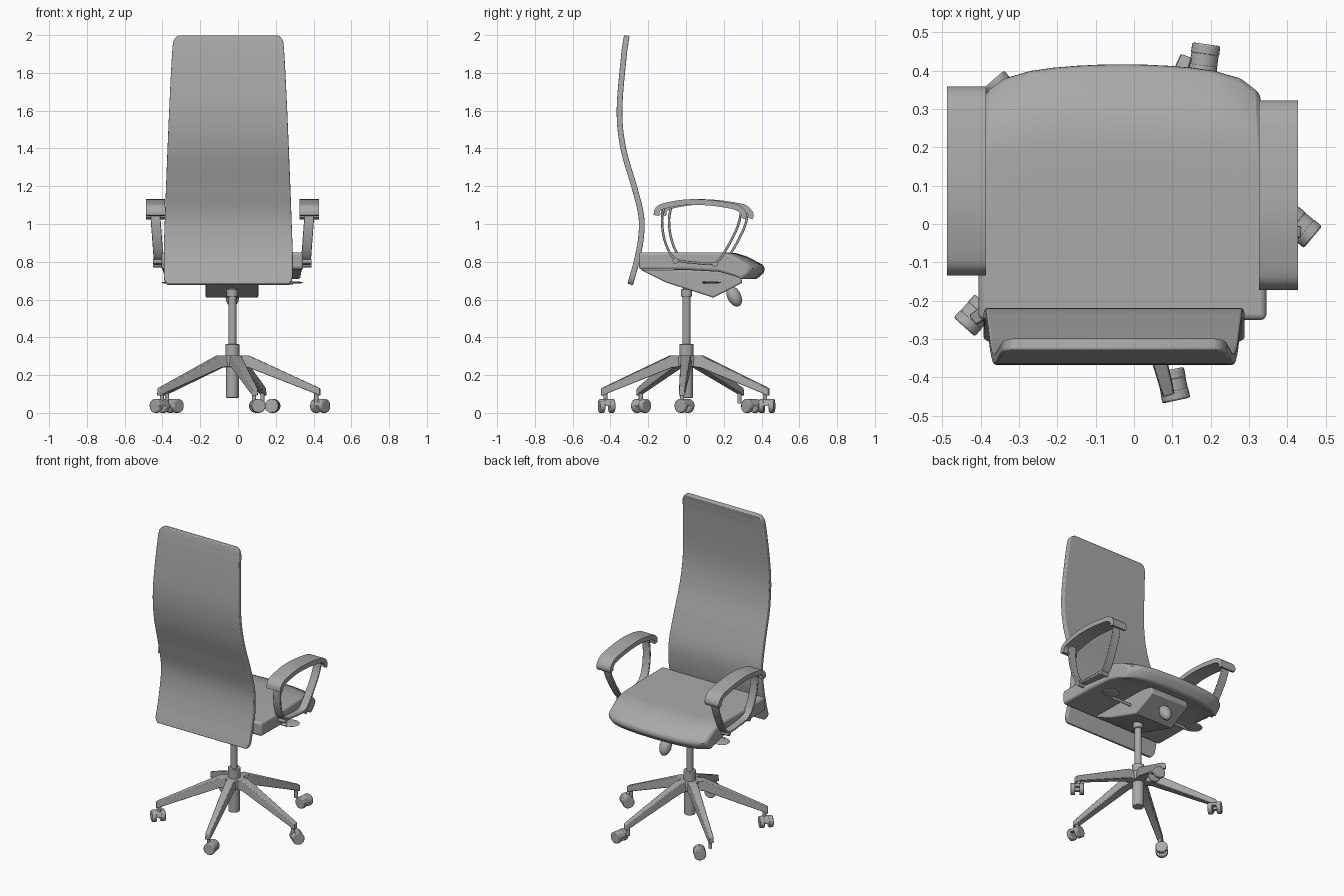
import bpy, bmesh
from math import radians, cos, sin, pi
from mathutils import Vector, Matrix

cube = bpy.data.objects.get("Cube")
if cube:
    bpy.data.objects.remove(cube)

grey = bpy.data.materials.new("plain_grey")
grey.use_nodes = True
grey.diffuse_color = (0.4, 0.4, 0.4, 1)
grey.node_tree.nodes["Principled BSDF"].inputs["Base Color"].default_value = (0.4, 0.4, 0.4, 1)

CX = -0.03          # centre line of seat, arms and base


def finish(name, bm, bevel=0.0, segments=2, angle=35):
    bmesh.ops.recalc_face_normals(bm, faces=bm.faces)
    mesh = bpy.data.meshes.new(name)
    bm.to_mesh(mesh)
    bm.free()
    obj = bpy.data.objects.new(name, mesh)
    bpy.context.collection.objects.link(obj)
    mesh.materials.append(grey)
    bpy.ops.object.select_all(action='DESELECT')
    obj.select_set(True)
    bpy.context.view_layer.objects.active = obj
    if bevel:
        mod = obj.modifiers.new("soft_edges", 'BEVEL')
        mod.width, mod.segments, mod.limit_method = bevel, segments, 'ANGLE'
        mod.angle_limit = radians(50)
    bpy.ops.object.shade_smooth_by_angle(angle=radians(angle))
    return obj


def loft(name, rings, **kw):
    """Skin a list of equal closed rings and cap both ends."""
    bm = bmesh.new()
    rows = [[bm.verts.new(p) for p in ring] for ring in rings]
    n = len(rows[0])
    for a, b in zip(rows, rows[1:]):
        for i in range(n):
            bm.faces.new((a[i], a[(i + 1) % n], b[(i + 1) % n], b[i]))
    bm.faces.new(rows[0])
    bm.faces.new(rows[-1])
    return finish(name, bm, **kw)


def tube(name, a, b, r, sides=24, **kw):
    a, b = Vector(a), Vector(b)
    turn = (b - a).to_track_quat('Z', 'Y')
    ring = [turn @ Vector((r * cos(2 * pi * i / sides), r * sin(2 * pi * i / sides), 0)) for i in range(sides)]
    return loft(name, [[p + c for p in ring] for c in (a, b)], **kw)


def ellipsoid(name, centre, radii, tilt=0.0):
    bm = bmesh.new()
    bmesh.ops.create_uvsphere(bm, u_segments=24, v_segments=14, radius=1)
    m = Matrix.Translation(centre) @ Matrix.Rotation(tilt, 4, 'X') @ Matrix.Diagonal((*radii, 1))
    bmesh.ops.transform(bm, matrix=m, verts=bm.verts)
    return finish(name, bm)


def smooth(points, steps=6):
    """Catmull-Rom curve through the points."""
    p = [Vector(q) for q in points]
    p = [2 * p[0] - p[1]] + p + [2 * p[-1] - p[-2]]
    out = []
    for a, b, c, d in zip(p, p[1:], p[2:], p[3:]):
        for i in range(steps):
            t = i / steps
            out.append(0.5 * (2 * b + (c - a) * t + (2 * a - 5 * b + 4 * c - d) * t * t
                              + (3 * b - a - 3 * c + d) * t ** 3))
    return out + [p[-2]]


def band(name, path, x_of_z, half_width, thick, **kw):
    """Flat strip following a (y, z) path, with its width along x."""
    rings = []
    for i, p in enumerate(path):
        t = (path[min(i + 1, len(path) - 1)] - path[max(i - 1, 0)]).normalized()
        n = Vector((-t.y, t.x)) * thick / 2
        w = half_width(p) if callable(half_width) else half_width
        x = x_of_z(p.y)
        rings.append([(x + sx * w, p.x + s * n.x, p.y + s * n.y)
                      for sx, s in ((-1, -1), (1, -1), (1, 1), (-1, 1))])
    return loft(name, rings, **kw)


# Tall curved backrest with rounded corners
spine = smooth([(-.313, 1.997), (-.33, 1.88), (-.352, 1.6), (-.332, 1.4), (-.275, 1.2),
                (-.238, 1.05), (-.238, .93), (-.262, .8), (-.298, .675)])


def back_width(p):
    z = p.y
    w = .293 + .047 * min(1, max(0, (1.95 - z) / 1.05)) ** .8
    end = min(2.0 - z, z - .67)
    r = .05
    return w - (r - (r * r - (r - end) ** 2) ** .5 if 0 <= end < r else 0)


spine = smooth(spine[:1] + [Vector((-.315, 1.985)), Vector((-.319, 1.965))] + spine[3:-2]
               + [Vector((-.291, .695)), Vector((-.296, .68))], 2)
band("backrest", spine, lambda z: -.052, back_width, .03, bevel=.011, segments=3)

# Seat cushion: side profile swept across, front edge bowed
profile = [(-.25, .85), (.0, .85), (.2, .85), (.27, .845), (.33, .825), (.405, .785), (.42, .765),
           (.41, .74), (.37, .705), (.31, .725), (.21, .747), (.0, .757), (-.25, .76)]
rings = []
for i in range(13):
    u = -1 + i / 6
    ring = []
    for y, z in profile:
        w = min(1, max(0, (y - .05) / .33))
        ring.append((CX + .375 * u * (1 - .04 * w), y - w * (.035 * u ** 2 + .045 * u ** 8), z))
    rings.append(ring)
loft("seat", rings, bevel=.014, segments=3)

# Tilt mechanism under the seat
under = [(-.24, .758), (-.105, .69), (.145, .61), (.30, .69), (.28, .75)]
loft("tilt_mechanism", [[(x, y, z if abs(x - CX) > .13 or z > .7 else z - .0) for y, z in under]
                        for x in (-.172, .108)], bevel=.008)
ellipsoid("tension_knob", (CX, .255, .617), (.036, .036, .058), radians(27))
tube("lever_rod", (-.35, .095, .69), (.29, .095, .69), .009, 12)

# Armrests, paddles and mounts on both sides
pad = smooth([(-.235, 1.045), (-.228, 1.075), (-.195, 1.095), (-.08, 1.115), (.04, 1.113),
              (.16, 1.096), (.205, 1.08), (.228, 1.05), (.222, 1.03)])
loop = smooth([(-.195, 1.085), (-.205, 1.02), (-.195, .93), (-.165, .85), (-.12, .808), (-.03, .795),
               (.06, .79), (.105, .82), (.165, .92), (.2, 1.0), (.215, 1.075)])
for side, label, dy in ((-1, "right", .115), (1, "left", .078)):
    def lean(z, s=side):
        return CX + s * (.388 + .02 * (z - .78) / .27)

    shift = Vector((dy, 0))
    band(label + "_arm_pad", [p + shift for p in pad], lambda z, s=side: CX + s * .407, .051, .03,
         bevel=.01, segments=3)
    band(label + "_arm_loop", [p + shift for p in loop], lean, .026, .013, bevel=.003)
    for k, (y, z) in enumerate(((-.135, .802), (.075, .785))):
        tube(f"{label}_arm_bolt_{k}", (CX + side * .34, y + dy, z), (CX + side * .42, y + dy, z), .014, 16)
    ellipsoid(label + "_paddle", (CX + side * .32, .135, .69), (.055, .05, .006))

# Gas column
Y0 = .003
for name, r, z0, z1 in (("column_sleeve", .034, .08, .27), ("hub", .058, .245, .305),
                        ("hub_collar", .037, .30, .365), ("piston", .021, .36, .66),
                        ("piston_collar", .03, .615, .655)):
    tube(name, (CX, Y0, z0), (CX, Y0, z1), r, 32, bevel=.003)

# Five legs with swivelled twin-wheel castors: (x, y, axle angle)
castors = [(.435, -.008, -40), (.183, .428, 82), (-.34, .345, -49), (-.415, -.238, 48), (.102, -.42, -78)]
for k, (x, y, axle) in enumerate(castors):
    ang = radians(-3 + 72 * k)
    out, across = Vector((cos(ang), sin(ang), 0)), Vector((-sin(ang), cos(ang), 0))
    base = Vector((CX, Y0, 0))
    rings = []
    for r, w, top, low in ((.02, .03, .305, .245), (.085, .03, .305, .24), (.44, .018, .142, .102),
                           (.466, .016, .13, .09)):
        rings.append([base + out * r + across * s * w * f + Vector((0, 0, z))
                      for s, f, z in ((-1, 1, low), (1, 1, low), (1, .85, top), (-1, .85, top))])
    loft(f"leg_{k}", rings, bevel=.004)
    stem = base + out * .445
    tube(f"castor_stem_{k}", stem + Vector((0, 0, .05)), stem + Vector((0, 0, .11)), .011, 12)
    hub = Vector((x, y, .037))
    d = Vector((cos(radians(axle)), sin(radians(axle)), 0))
    for s in (-1, 1):
        tube(f"castor_wheel_{k}_{s}", hub + d * s * .013, hub + d * s * .041, .037, 24, bevel=.005)
    # Hood bridging the wheels
    n = d.cross(Vector((0, 0, 1)))
    arc = [hub + n * r * cos(t) + Vector((0, 0, r * sin(t)))
           for r, ts in ((.036, range(0, 181, 20)), (.016, range(180, -1, -20)))
           for t in map(radians, ts)]
    loft(f"castor_hood_{k}", [[p + d * s * .03 for p in arc] for s in (-1, 1)])
